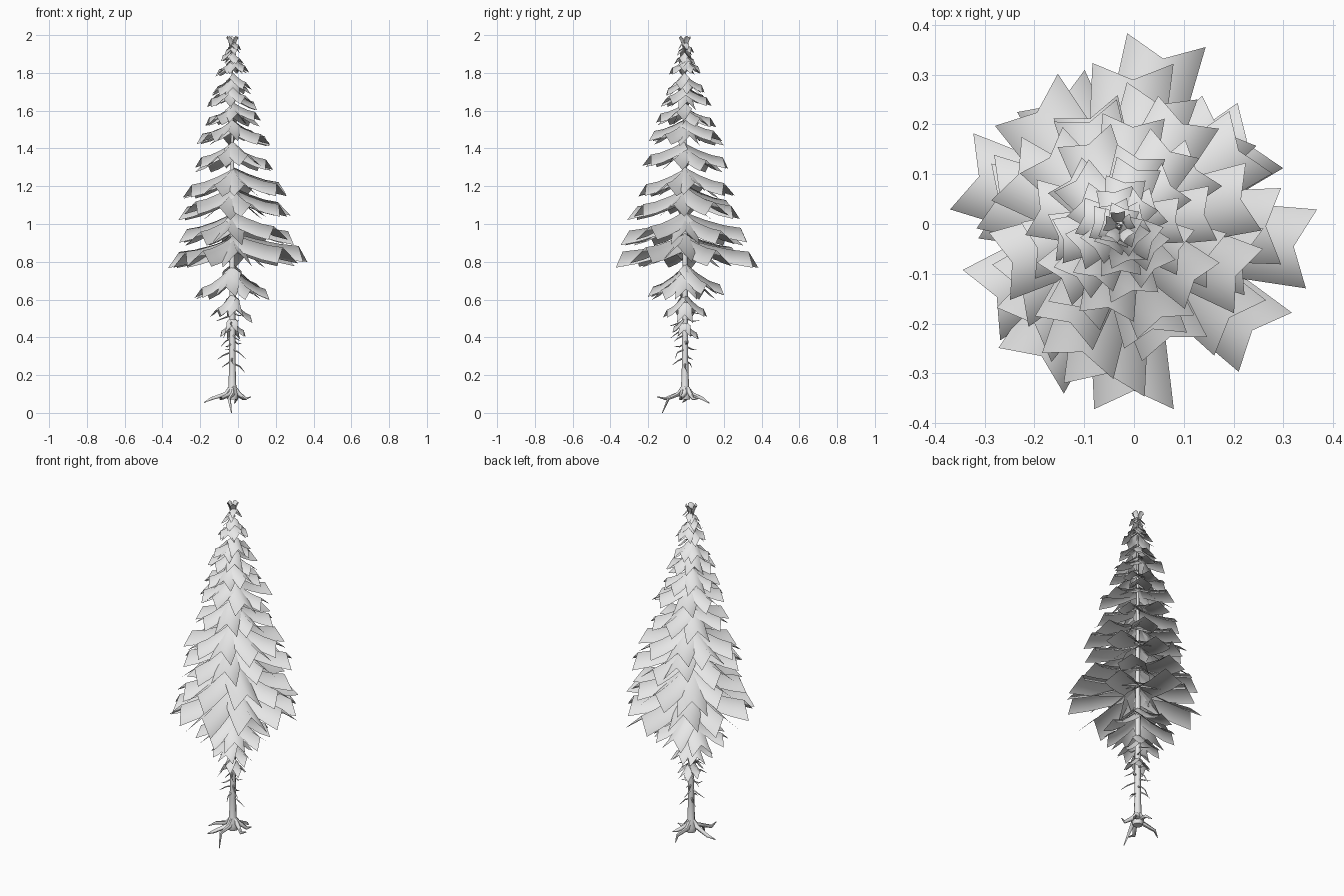
import bpy
import bmesh
import math
import random
from mathutils import Vector

random.seed(11)
old = bpy.data.objects.get("Cube")
if old:
    bpy.data.objects.remove(old)

# One pale grey material for the whole tree
grey = bpy.data.materials.new("pale_grey")
grey.use_nodes = True
grey.diffuse_color = (0.8, 0.8, 0.8, 1)
grey.node_tree.nodes["Principled BSDF"].inputs["Base Color"].default_value = (0.8, 0.8, 0.8, 1)

TRUNK = Vector((-0.03, -0.005, 0))


def finish(name, bm, angle=60):
    mesh = bpy.data.meshes.new(name)
    bm.to_mesh(mesh)
    bm.free()
    mesh.materials.append(grey)
    obj = bpy.data.objects.new(name, mesh)
    bpy.context.collection.objects.link(obj)
    bpy.ops.object.select_all(action="DESELECT")
    obj.select_set(True)
    bpy.context.view_layer.objects.active = obj
    bpy.ops.object.shade_smooth_by_angle(angle=math.radians(angle))


def polar(angle, radius, z):
    return Vector((radius * math.cos(angle), radius * math.sin(angle), z))


def add_tube(bm, points, radii, sides=6):
    """Tapered tube through the points, closed at both ends."""
    rings = []
    for i, p in enumerate(points):
        d = (points[min(i + 1, len(points) - 1)] - points[max(i - 1, 0)]).normalized()
        side = d.orthogonal().normalized() if abs(d.z) > 0.9 else d.cross(Vector((0, 0, 1))).normalized()
        up = d.cross(side)
        rings.append([bm.verts.new(p + radii[i] * (side * math.cos(a) + up * math.sin(a)))
                      for a in (math.tau * k / sides for k in range(sides))])
    for a, b in zip(rings, rings[1:]):
        for k in range(sides):
            bm.faces.new((a[k], a[(k + 1) % sides], b[(k + 1) % sides], b[k]))
    bm.faces.new(rings[0][::-1])
    bm.faces.new(rings[-1])
    bmesh.ops.recalc_face_normals(bm, faces=bm.faces)


def add_bough(bm, centre, angle, reach, tip_z, fall, width, depth):
    """Broad card with a raised ridge, sagging from the trunk to a level tip."""
    out = polar(angle, 1, 0)
    across = Vector((-out.y, out.x, 0))
    rows = []
    for t in (0, 0.35, 0.7, 1):
        ridge = TRUNK.lerp(centre, t) + out * (0.005 + (reach * 0.9 - 0.005) * t)
        ridge.z = tip_z + fall * (1 - t) ** 1.5
        half = width * (0.42 + 0.08 * t)
        edge = out * reach * 0.1 * t - Vector((0, 0, depth * (0.7 + 0.3 * t)))
        rows.append([bm.verts.new(v) for v in
                     (ridge - across * half + edge, ridge, ridge + across * half + edge)])
    for a, b in zip(rows, rows[1:]):
        for k in range(2):
            bm.faces.new((a[k], b[k], b[k + 1], a[k + 1]))


# Trunk with a flared foot
trunk = bmesh.new()
profile = [(0.07, 0.026), (0.1, 0.034), (0.14, 0.021), (0.25, 0.017),
           (0.7, 0.015), (1.3, 0.01), (1.97, 0.003)]
add_tube(trunk, [TRUNK + Vector((0, 0, z)) for z, r in profile], [r for z, r in profile], 8)
finish("trunk", trunk)

# Roots: direction in degrees, length, tip height
roots = bmesh.new()
for deg, length, tip in [(-92, 0.12, 0.0), (-112, 0.16, 0.085), (185, 0.15, 0.055),
                         (85, 0.13, 0.05), (45, 0.1, 0.075), (-10, 0.1, 0.085)]:
    a = math.radians(deg)
    path = [polar(a, 0.005, 0.14), polar(a + 0.1, 0.035, 0.1),
            polar(a - 0.15, length * 0.75, 0.075), polar(a, length, tip)]
    add_tube(roots, [TRUNK + p for p in path], [0.014, 0.013, 0.009, 0.002])
finish("roots", roots)

# Bare dead twigs on the lower trunk
twigs = bmesh.new()
for i in range(20):
    a = i * 2.4 + random.uniform(-0.3, 0.3)
    z = 0.24 + 0.015 * i
    length = random.uniform(0.04, 0.09)
    path = [polar(a, 0.01, z + 0.02), polar(a, length * 0.6, z + 0.005),
            polar(a + 0.2, length, z - random.uniform(-0.01, 0.03))]
    add_tube(twigs, [TRUNK + p for p in path], [0.005, 0.0035, 0.001], 4)
finish("dead_twigs", twigs)


# Widest tier: direction in degrees and reach of each bough
WIDEST = [(80, 0.375), (35, 0.31), (-8, 0.36), (-42, 0.355), (-90, 0.372),
          (-125, 0.36), (-152, 0.347), (163, 0.362), (122, 0.315)]
lowest = bmesh.new()
for deg, reach in WIDEST:
    add_bough(lowest, Vector((0, 0, 0)), math.radians(deg), reach,
              0.865 + random.uniform(-0.015, 0.02), 0.07, 0.16, 0.085)
finish("foliage_widest_tier", lowest, 150)

# Other tiers: ridge height at the tip, reach, bough count, fall, centre x
TIERS = [
    (0.44, 0.07, 4, 0.05, -0.03), (0.535, 0.12, 5, 0.08, -0.035), (0.665, 0.2, 7, 0.11, -0.035),
    (0.975, 0.325, 8, 0.08, -0.005), (1.11, 0.29, 8, 0.08, -0.01), (1.205, 0.265, 8, 0.08, -0.015),
    (1.35, 0.225, 7, 0.07, -0.02), (1.48, 0.195, 7, 0.06, -0.02), (1.58, 0.155, 7, 0.05, -0.03),
    (1.665, 0.14, 6, 0.05, -0.03), (1.735, 0.1, 6, 0.05, -0.03), (1.82, 0.08, 6, 0.04, -0.03),
    (1.88, 0.055, 5, 0.03, -0.03), (1.935, 0.04, 4, 0.02, -0.03),
]
for i, (tip_z, reach, count, fall, cx) in enumerate(TIERS):
    tier = bmesh.new()
    for k in range(count):
        angle = math.tau * k / count + i * 1.3 + random.uniform(-0.15, 0.15)
        size = reach * random.uniform(0.88, 1.03)
        add_bough(tier, Vector((cx, -0.005, 0)), angle, size, tip_z + random.uniform(-0.02, 0.02),
                  fall, 0.045 + 0.36 * size, 0.024 + 0.16 * size)
    finish("foliage_tier_%02d" % (i + 1), tier, 150)

# Upright tuft at the tip
tuft = bmesh.new()
for k in range(5):
    add_bough(tuft, TRUNK, math.tau * k / 5 + 0.4, 0.03, 1.995, -0.06, 0.03, 0.01)
finish("tip_tuft", tuft, 150)
